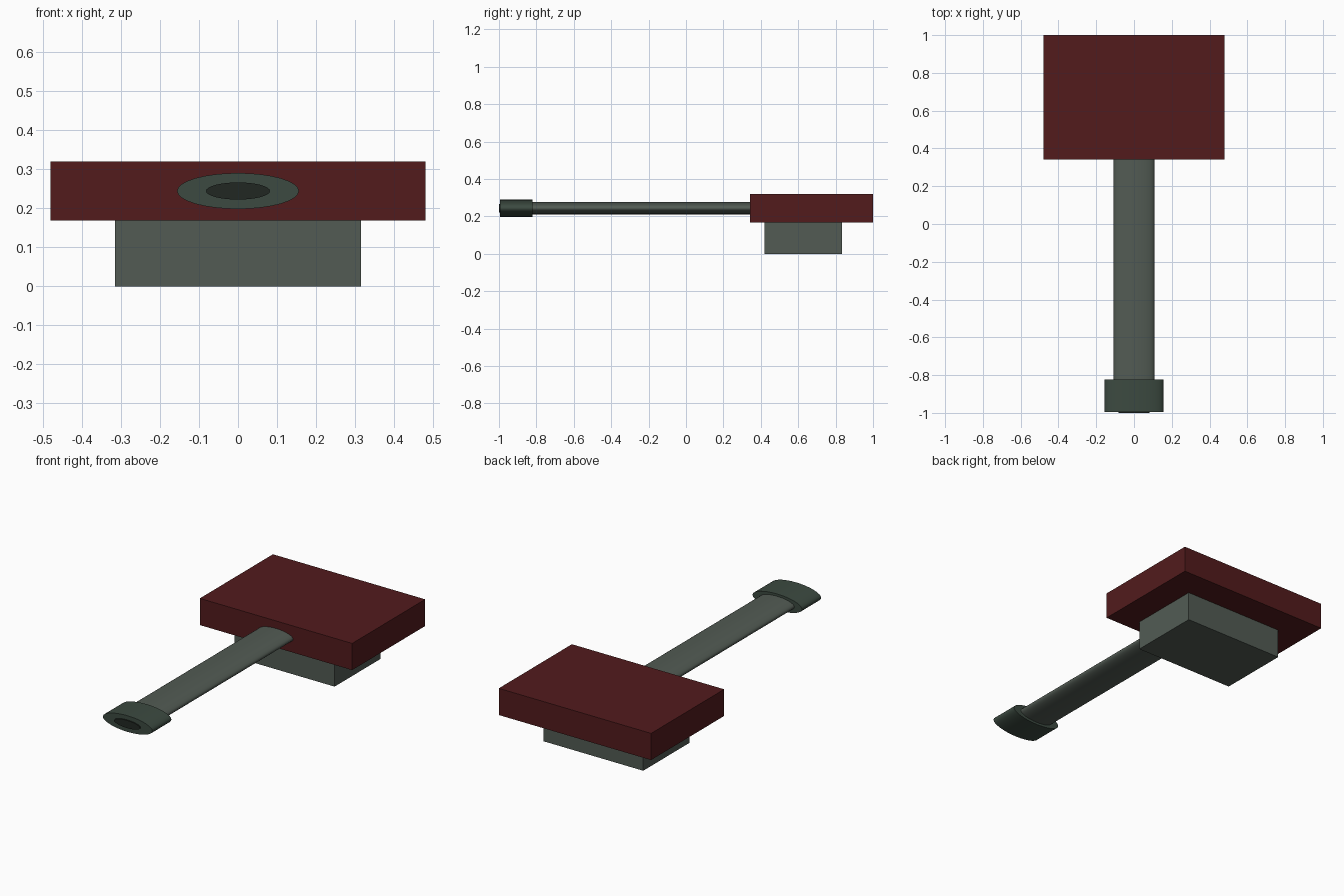
import bpy, math

if "Cube" in bpy.data.objects:
    bpy.data.objects.remove(bpy.data.objects["Cube"])


def material(name, rgb):
    m = bpy.data.materials.new(name)
    m.diffuse_color = (*rgb, 1)
    m.use_nodes = True
    m.node_tree.nodes["Principled BSDF"].inputs["Base Color"].default_value = m.diffuse_color
    return m


RED = material("dark_red", (0.085, 0.011, 0.012))
GREEN = material("grey_green", (0.085, 0.105, 0.088))
DARK_GREEN = material("dark_green", (0.045, 0.068, 0.052))
BLACK = material("bore_black", (0.015, 0.02, 0.016))


def box(name, half_x, y0, y1, z0, z1, mat):
    bpy.ops.mesh.primitive_cube_add(size=1, location=(0, (y0 + y1) / 2, (z0 + z1) / 2))
    ob = bpy.context.object
    ob.name = name
    ob.scale = (2 * half_x, y1 - y0, z1 - z0)
    bpy.ops.object.transform_apply(location=False, rotation=False, scale=True)
    ob.data.materials.append(mat)


def oval_tube(name, rx, rz, y0, y1, mat):
    bpy.ops.mesh.primitive_cylinder_add(vertices=32, radius=1, depth=1,
                                        rotation=(math.pi / 2, 0, 0))
    ob = bpy.context.object
    ob.name = name
    bpy.ops.object.transform_apply(location=False, rotation=True, scale=False)
    ob.scale = (rx, y1 - y0, rz)
    ob.location = (0, (y0 + y1) / 2, 0.244)
    bpy.ops.object.transform_apply(location=False, rotation=False, scale=True)
    bpy.ops.object.shade_smooth_by_angle(angle=math.radians(40))
    ob.data.materials.append(mat)


# Pedestal and turret block
box("pedestal", 0.315, 0.42, 0.835, 0, 0.17, GREEN)
box("turret_block", 0.48, 0.342, 1.0, 0.168, 0.32, RED)

# Flattened barrel, muzzle collar and dark bore disc
oval_tube("barrel", 0.108, 0.033, -0.84, 0.36, GREEN)
oval_tube("muzzle_collar", 0.156, 0.046, -0.994, -0.822, DARK_GREEN)
oval_tube("bore", 0.082, 0.022, -1.0, -0.97, BLACK)
